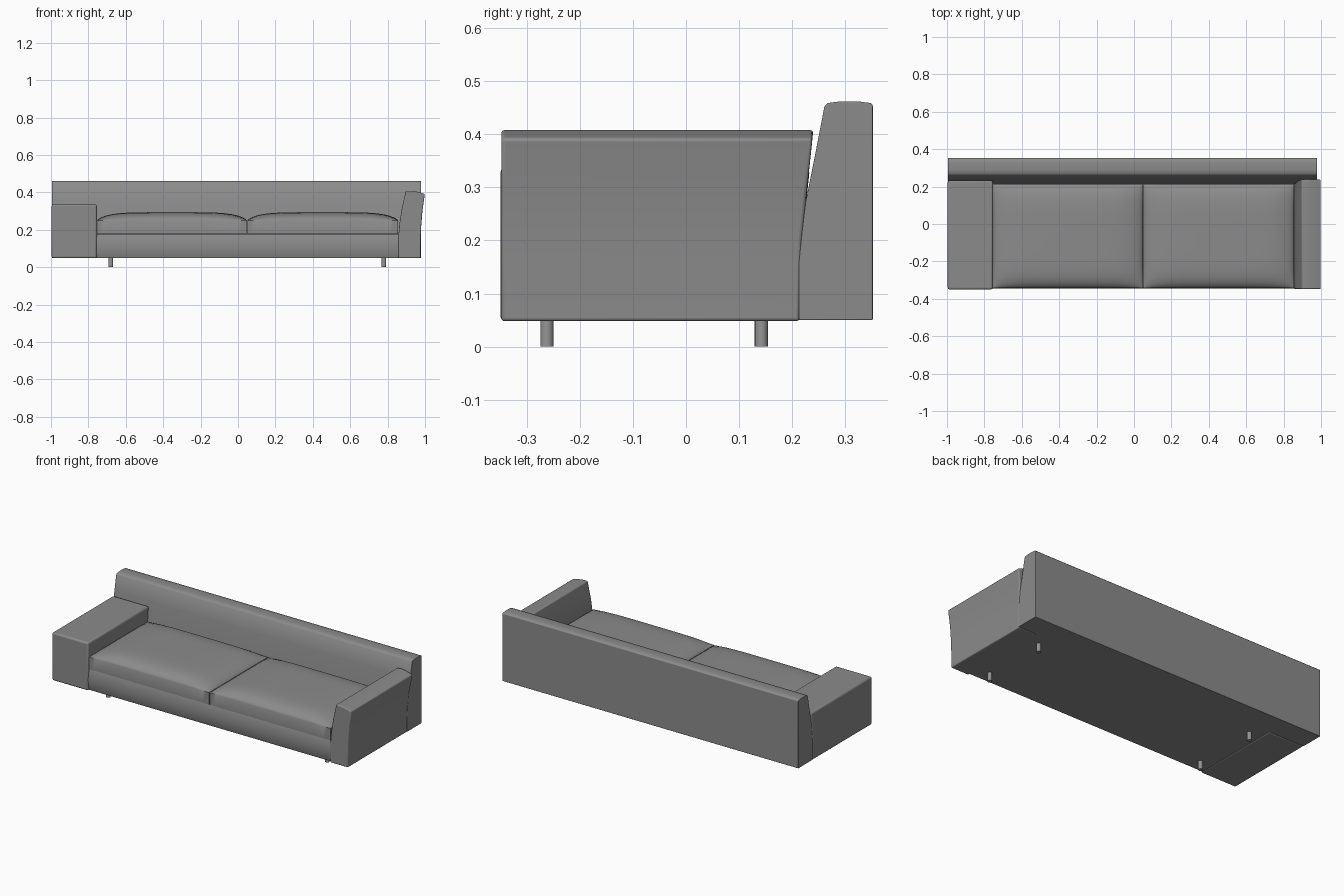
import bpy, bmesh, math
from mathutils import Vector

cube = bpy.data.objects.get("Cube")
if cube:
    bpy.data.objects.remove(cube, do_unlink=True)


def material(name, value):
    m = bpy.data.materials.new(name)
    m.use_nodes = True
    colour = (value, value, value, 1)
    m.diffuse_color = colour
    m.node_tree.nodes["Principled BSDF"].inputs["Base Color"].default_value = colour
    return m


fabric = material("grey fabric", 0.26)
metal = material("grey leg metal", 0.30)


def finish(name, bm, mat, bevel=0.0):
    bmesh.ops.recalc_face_normals(bm, faces=bm.faces)
    mesh = bpy.data.meshes.new(name)
    bm.to_mesh(mesh)
    bm.free()
    ob = bpy.data.objects.new(name, mesh)
    bpy.context.collection.objects.link(ob)
    mesh.materials.append(mat)
    if bevel:
        mod = ob.modifiers.new("soft edge", "BEVEL")
        mod.width, mod.segments = bevel, 3
        mod.limit_method, mod.angle_limit = "ANGLE", math.radians(40)
    bpy.ops.object.select_all(action="DESELECT")
    ob.select_set(True)
    bpy.context.view_layer.objects.active = ob
    bpy.ops.object.shade_smooth_by_angle(angle=math.radians(40))
    return ob


def extrude(name, points, direction, mat, bevel=0.0, adjust=None):
    """Sweep a closed outline of 3D points along a direction."""
    bm = bmesh.new()
    face = bm.faces.new([bm.verts.new(p) for p in points])
    swept = bmesh.ops.extrude_face_region(bm, geom=[face])["geom"]
    verts = [g for g in swept if isinstance(g, bmesh.types.BMVert)]
    bmesh.ops.translate(bm, verts=verts, vec=direction)
    if adjust:
        for v in bm.verts:
            adjust(v)
    return finish(name, bm, mat, bevel)


def lean_end(v):
    # Rear end of an arm leans back along the backrest
    if v.co.y > 0:
        v.co.y += 0.026 * max(0, (v.co.z - 0.16) / 0.25)


# Backrest: upright rear, curved sloping front, gently crowned top
back = [(0.213, 0.05), (0.213, 0.16), (0.218, 0.21), (0.225, 0.27), (0.243, 0.36),
        (0.261, 0.453), (0.267, 0.459), (0.29, 0.462), (0.325, 0.462),
        (0.348, 0.459), (0.352, 0.455), (0.352, 0.05)]
extrude("backrest", [(-0.995, y, z) for y, z in back], Vector((1.973, 0, 0)), fabric, 0.002)

# Tall flared arm on the left
flare = [(0.857, 0.048), (0.857, 0.16), (0.863, 0.23), (0.875, 0.31), (0.897, 0.408),
         (0.93, 0.408), (0.965, 0.402), (0.999, 0.392), (0.986, 0.3), (0.978, 0.2),
         (0.976, 0.048)]
extrude("left_arm", [(x, -0.348, z) for x, z in flare], Vector((0, 0.562, 0)),
        fabric, 0.006, lean_end)

# Low wide arm on the right
block = [(-0.996, 0.048), (-0.755, 0.048), (-0.755, 0.16), (-0.755, 0.337),
         (-0.996, 0.337), (-0.996, 0.16)]
extrude("right_arm", [(x, -0.35, z) for x, z in block], Vector((0, 0.565, 0)),
        fabric, 0.01, lean_end)

# Seat base with a slightly bulging front
base = [(-0.336, 0.05), (-0.344, 0.075), (-0.346, 0.11), (-0.344, 0.15),
        (-0.336, 0.176), (0.22, 0.176), (0.22, 0.05)]
extrude("seat_base", [(-0.757, y, z) for y, z in base], Vector((1.62, 0, 0)), fabric)


def cushion(name, x0, x1, y0=-0.341, y1=0.215, n=20):
    """Padded block whose crown falls away at the rim."""
    bm = bmesh.new()
    bmesh.ops.create_grid(bm, x_segments=n, y_segments=n, size=1)
    rim = [e for e in bm.edges if e.is_boundary]
    skirt = bmesh.ops.extrude_edge_only(bm, edges=rim)["geom"]
    lower = {g for g in skirt if isinstance(g, bmesh.types.BMVert)}
    for v in bm.verts:
        u, w = v.co.x, v.co.y
        # Crowd rows towards the rim where the crown bends
        u, w = math.sin(u * math.pi / 2), math.sin(w * math.pi / 2)
        crown = (max(0, 1 - abs(u) ** 5) * max(0, 1 - abs(w) ** 6)) ** 0.7
        v.co.x = (x0 + x1) / 2 + u * (x1 - x0) / 2
        v.co.y = (y0 + y1) / 2 + w * (y1 - y0) / 2
        v.co.z = 0.177 if v in lower else 0.25 + 0.044 * crown
    bmesh.ops.holes_fill(bm, edges=[e for e in bm.edges if e.is_boundary], sides=0)
    return finish(name, bm, fabric)


# Two seat cushions with a narrow gap
cushion("right_cushion", -0.753, 0.047)
cushion("left_cushion", 0.051, 0.855)

# Four short round legs
for side, x in (("right", -0.68), ("left", 0.78)):
    for end, y in (("front", -0.262), ("rear", 0.142)):
        ring = [(x + 0.0125 * math.cos(a * math.pi / 8),
                 y + 0.0125 * math.sin(a * math.pi / 8), 0) for a in range(16)]
        extrude(f"{side}_{end}_leg", ring, Vector((0, 0, 0.055)), metal)
